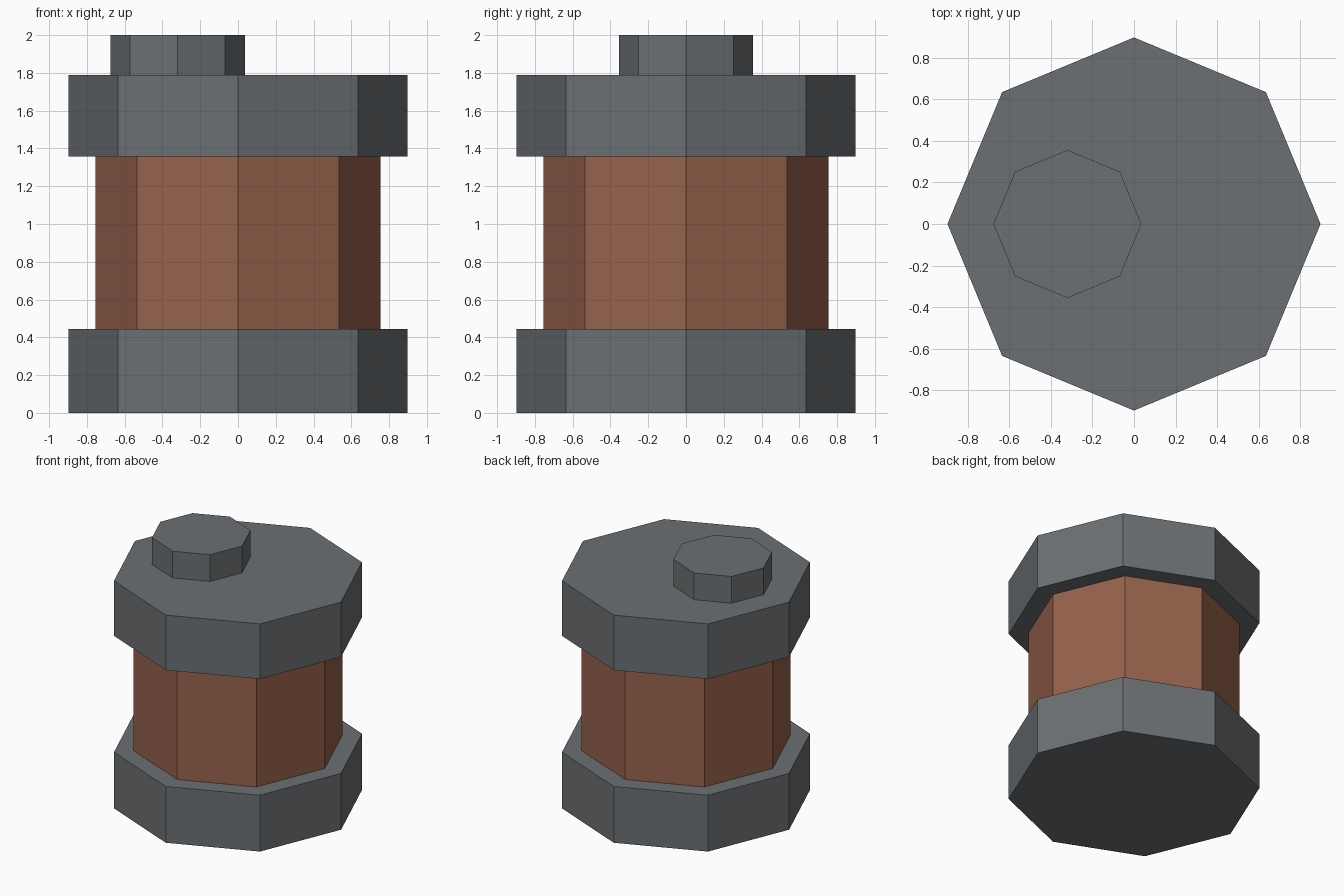
import bpy

if "Cube" in bpy.data.objects:
    bpy.data.objects.remove(bpy.data.objects["Cube"])


def material(name, rgb):
    mat = bpy.data.materials.new(name)
    mat.diffuse_color = (*rgb, 1.0)
    mat.use_nodes = True
    mat.node_tree.nodes["Principled BSDF"].inputs["Base Color"].default_value = mat.diffuse_color
    return mat


grey = material("dark_grey", (0.147, 0.160, 0.168))
brown = material("copper_brown", (0.305, 0.122, 0.072))


def octagon(name, radius, z0, z1, mat, x=0.0):
    """Flat-shaded eight-sided prism with corners on the x and y axes."""
    bpy.ops.mesh.primitive_cylinder_add(
        vertices=8, radius=radius, depth=z1 - z0, location=(x, 0, (z0 + z1) / 2))
    obj = bpy.context.object
    obj.name = name
    obj.data.materials.append(mat)
    return obj


# Two wide end caps around a narrower body
octagon("bottom_cap", 0.897, 0.0, 0.443, grey)
octagon("body", 0.755, 0.443, 1.357, brown)
octagon("top_cap", 0.897, 1.357, 1.79, grey)

# Small off-centre knob on the lid
octagon("top_knob", 0.356, 1.79, 2.0, grey, x=-0.32)
